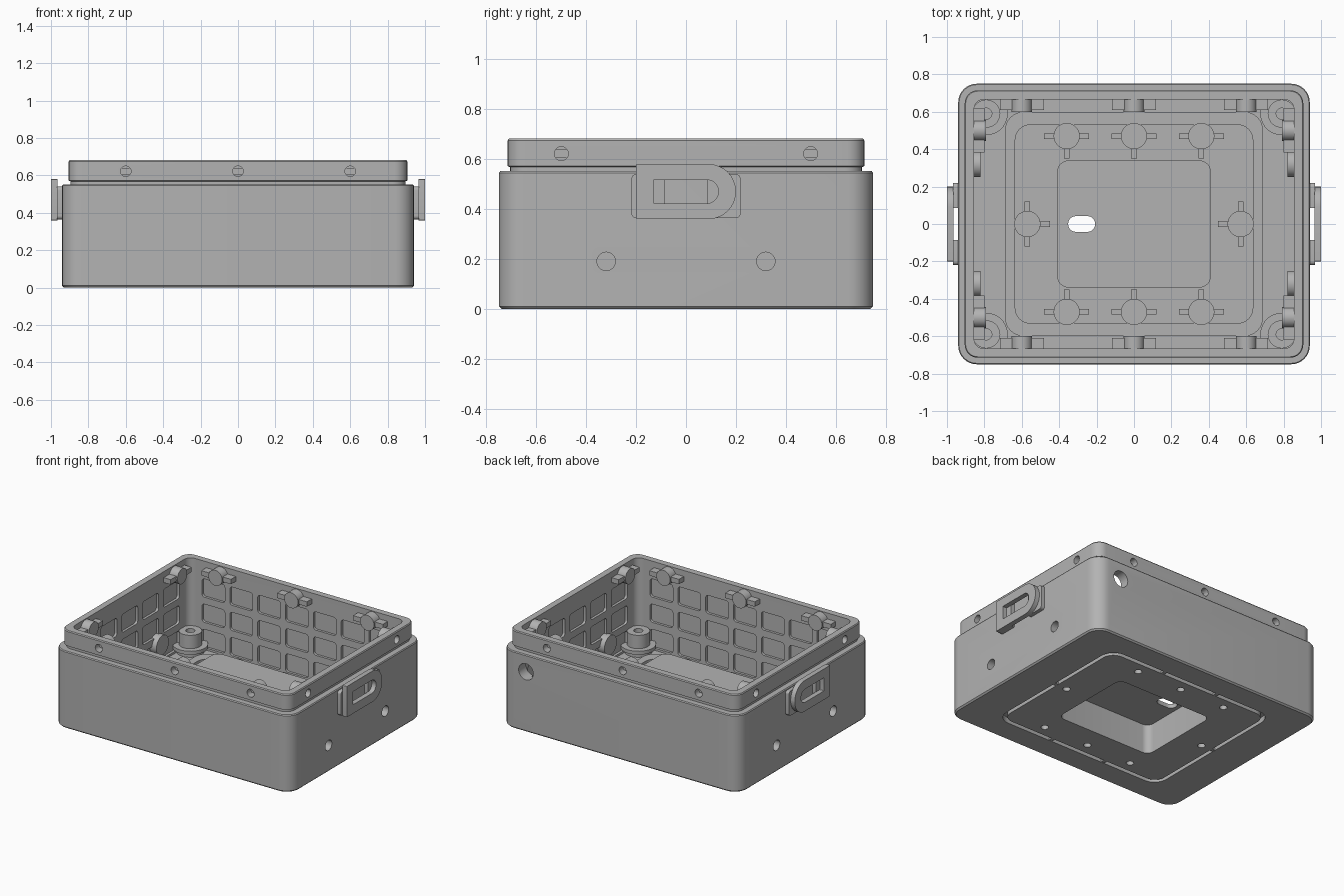
import bpy, bmesh
from math import sin, cos, pi, radians
from mathutils import Matrix, Vector

if "Cube" in bpy.data.objects:
    bpy.data.objects.remove(bpy.data.objects["Cube"])

grey = bpy.data.materials.new("plain grey")
grey.use_nodes = True
grey.diffuse_color = (0.45, 0.45, 0.45, 1)
grey.node_tree.nodes["Principled BSDF"].inputs["Base Color"].default_value = grey.diffuse_color


def outline(hx, hy, r, steps=8):
    """Rounded rectangle; r is one radius or (right, left) radii."""
    right, left = r if isinstance(r, tuple) else (r, r)
    pts = []
    for k, (sx, sy) in enumerate([(1, 1), (-1, 1), (-1, -1), (1, -1)]):
        rad = right if sx > 0 else left
        for i in range(steps + 1):
            a = (k + i / steps) * pi / 2
            pts.append((sx * (hx - rad) + rad * cos(a), sy * (hy - rad) + rad * sin(a)))
    return pts


def loft(bm, levels, matrix=Matrix(), closed=False):
    """Skin rounded rectangles (hx, hy, r, z), capped or joined end to end."""
    rings = [[bm.verts.new(matrix @ Vector((x, y, z))) for x, y in outline(hx, hy, r)]
             for hx, hy, r, z in levels]
    n = len(rings[0])
    pairs = list(zip(rings, rings[1:])) + ([(rings[-1], rings[0])] if closed else [])
    for a, b in pairs:
        for i in range(n):
            j = (i + 1) % n
            bm.faces.new((a[i], a[j], b[j], b[i]))
    if not closed:
        bm.faces.new(rings[0])
        bm.faces.new(rings[-1])


def lathe(bm, profile, matrix=Matrix(), n=28):
    """Spin (radius, z) points whose two ends lie on the axis."""
    ends = [bm.verts.new(matrix @ Vector((0, 0, profile[k][1]))) for k in (0, -1)]
    rings = [[bm.verts.new(matrix @ Vector((r * cos(2 * pi * i / n), r * sin(2 * pi * i / n), z)))
              for i in range(n)] for r, z in profile[1:-1]]
    for i in range(n):
        j = (i + 1) % n
        bm.faces.new((ends[0], rings[0][i], rings[0][j]))
        bm.faces.new((ends[1], rings[-1][i], rings[-1][j]))
        for a, b in zip(rings, rings[1:]):
            bm.faces.new((a[i], a[j], b[j], b[i]))


def box(bm, centre, size):
    m = Matrix.Translation(centre) @ Matrix.Diagonal((*size, 1))
    bmesh.ops.create_cube(bm, size=1, matrix=m)


def facing(origin, direction):
    return Matrix.Translation(origin) @ Vector(direction).to_track_quat('Z', 'Y').to_matrix().to_4x4()


def finish(bm, name):
    bmesh.ops.recalc_face_normals(bm, faces=bm.faces)
    mesh = bpy.data.meshes.new(name)
    bm.to_mesh(mesh)
    bm.free()
    mesh.materials.append(grey)
    ob = bpy.data.objects.new(name, mesh)
    bpy.context.collection.objects.link(ob)
    return ob


def activate(ob):
    bpy.ops.object.select_all(action='DESELECT')
    ob.select_set(True)
    bpy.context.view_layer.objects.active = ob


def blind(outer, inner, start, depth, end):
    """Profile of a boss with a blind hole at its start."""
    return [(0, depth), (inner, depth), (inner, start), (outer, start), (outer, end), (0, end)]


def pin(radius, start, end):
    return [(0, start), (radius, start), (radius, end), (0, end)]


parts = []

# Case: underside recess and seal groove, outer wall, rim, inner wall, floor ridge, raised floor
bm = bmesh.new()
loft(bm, [
    (.38, .31, .05, .21), (.38, .31, .05, 0),
    (.65, .55, .08, 0), (.65, .55, .08, .04), (.675, .58, .1, .04), (.675, .58, .1, 0),
    (.93, .74, .09, 0), (.94, .75, .1, .01), (.94, .75, .1, .545), (.935, .745, .095, .552),
    (.895, .705, .07, .552), (.895, .705, .07, .568), (.905, .715, .07, .572),
    (.905, .715, .07, .675), (.9, .71, .065, .682), (.855, .665, .05, .682),
    (.855, .665, .05, .05),
    (.69, .6, .1, .05), (.69, .6, .1, .075), (.635, .53, .08, .075), (.635, .53, .08, .05),
    (.41, .34, .06, .05), (.41, .34, .06, .24)])
case = finish(bm, "case")
parts.append(case)

# Fastener positions: (origin on outer wall, inward direction)
clips = [((x, s * .715, .622), (0, -s, 0)) for s in (-1, 1) for x in (-.6, 0, .6)]
clips += [((s * .905, y, .622), (-s, 0, 0)) for s in (-1, 1) for y in (-.5, .5)]
ports = [((s * .94, y, .19), (-s, 0, 0)) for s in (-1, 1) for y in (-.32, .32)]
floor_points = [(x, s * .47, 0, -s) for s in (-1, 1) for x in (-.36, 0, .36)]
floor_points += [(s * .57, 0, -s, 0) for s in (-1, 1)]

# Cutter for holes
bm = bmesh.new()
for o, d in clips:
    lathe(bm, pin(.028, -.06, .09), facing(o, d))
for o, d in ports:
    lathe(bm, pin(.037, -.06, .13), facing(o, d))
for x, y, _, _ in floor_points:
    lathe(bm, pin(.025, -.05, .06), Matrix.Translation((x, y, 0)))
lathe(bm, pin(.058, -.1, .2), facing((.74, .75, .43), (0, -1, 0)))
loft(bm, [(.072, .042, .041, .15), (.072, .042, .041, .3)], Matrix.Translation((-.28, 0, 0)))
holes = finish(bm, "hole_cutter")

# Cutter for the grid of shallow wall pockets
bm = bmesh.new()
for s in (-1, 1):
    for z in (.13, .31, .49):
        for c in range(-3, 4):
            loft(bm, [(.09, .065, .02, -.04), (.09, .065, .02, .018)],
                 facing((c * .22, s * .665, z), (0, s, 0)))
        for c in range(-2, 3):
            loft(bm, [(.09, .065, .02, -.04), (.09, .065, .02, .018)],
                 facing((s * .855, c * .235, z), (s, 0, 0)))
pockets = finish(bm, "pocket_cutter")

for cutter in (pockets, holes):
    mod = case.modifiers.new("cut", 'BOOLEAN')
    mod.operation = 'DIFFERENCE'
    mod.solver = 'EXACT'
    mod.object = cutter
    cutter.hide_render = True
    activate(case)
    bpy.ops.object.modifier_apply(modifier=mod.name)
    bpy.data.objects.remove(cutter)

# Rim clips: round boss on a flat bar
bm = bmesh.new()
for o, d in clips:
    lathe(bm, blind(.055, .028, .03, .09, .115), facing(o, d))
    centre = Vector(o) + Vector(d) * .075
    box(bm, centre, (.235, .06, .035) if d[1] else (.06, .235, .035))
parts.append(finish(bm, "rim_clips"))

# Side port bosses
bm = bmesh.new()
for o, d in ports:
    lathe(bm, blind(.07, .037, .03, .1, .12), facing(o, d))
parts.append(finish(bm, "side_port_bosses"))

# Floor bosses with stiffening ribs
bm = bmesh.new()
for x, y, dx, dy in floor_points:
    lathe(bm, blind(.07, .025, .02, .11, .13), Matrix.Translation((x, y, 0)))
    box(bm, (x, y, .08), (.24 if dy else .03, .03 if dy else .24, .08))
    box(bm, (x + dx * .06, y + dy * .06, .08), (.12 if dx else .03, .03 if dx else .12, .08))
parts.append(finish(bm, "floor_bosses"))

# Corner posts with a flange and a screw hole
bm = bmesh.new()
for sx in (-1, 1):
    for sy in (-1, 1):
        lathe(bm, [(0, .03), (.09, .03), (.09, .08), (.115, .08), (.115, .105), (.075, .105),
                   (.075, .2), (.03, .2), (.03, .12), (0, .12)],
              Matrix.Translation((sx * .79, sy * .59, 0)))
parts.append(finish(bm, "corner_posts"))

# Small bridges across the seal groove
bm = bmesh.new()
for s in (-1, 1):
    box(bm, (s * .6625, 0, .021), (.035, .025, .04))
    for x in (-.22, .22):
        box(bm, (x, s * .565, .021), (.025, .04, .04))
parts.append(finish(bm, "groove_bridges"))

# Side latches: slotted plate on two mounting blocks
turn = Matrix(((0, 0, 1, 0), (1, 0, 0, 0), (0, 1, 0, 0), (0, 0, 0, 1)))
for s, side in ((1, "left"), (-1, "right")):
    bm = bmesh.new()
    m = Matrix.Diagonal((s, 1, 1, 1)) @ Matrix.Translation((0, 0, .47)) @ turn
    outer, inner = (.2, .11, (.109, .003)), (.13, .047, (.046, .003))
    loft(bm, [(*outer, .965), (*outer, 1), (*inner, 1), (*inner, .965)], m, closed=True)
    parts.append(finish(bm, side + "_latch_plate"))
    bm = bmesh.new()
    for t in (-1, 1):
        block = Matrix.Diagonal((s, t, 1, 1)) @ Matrix.Translation((0, .152, .452)) @ turn
        loft(bm, [(.067, .088, (.02, .002), .93), (.067, .088, (.02, .002), .967)], block)
    parts.append(finish(bm, side + "_latch_mounts"))

for ob in parts:
    activate(ob)
    bpy.ops.object.shade_smooth_by_angle(angle=radians(30))
